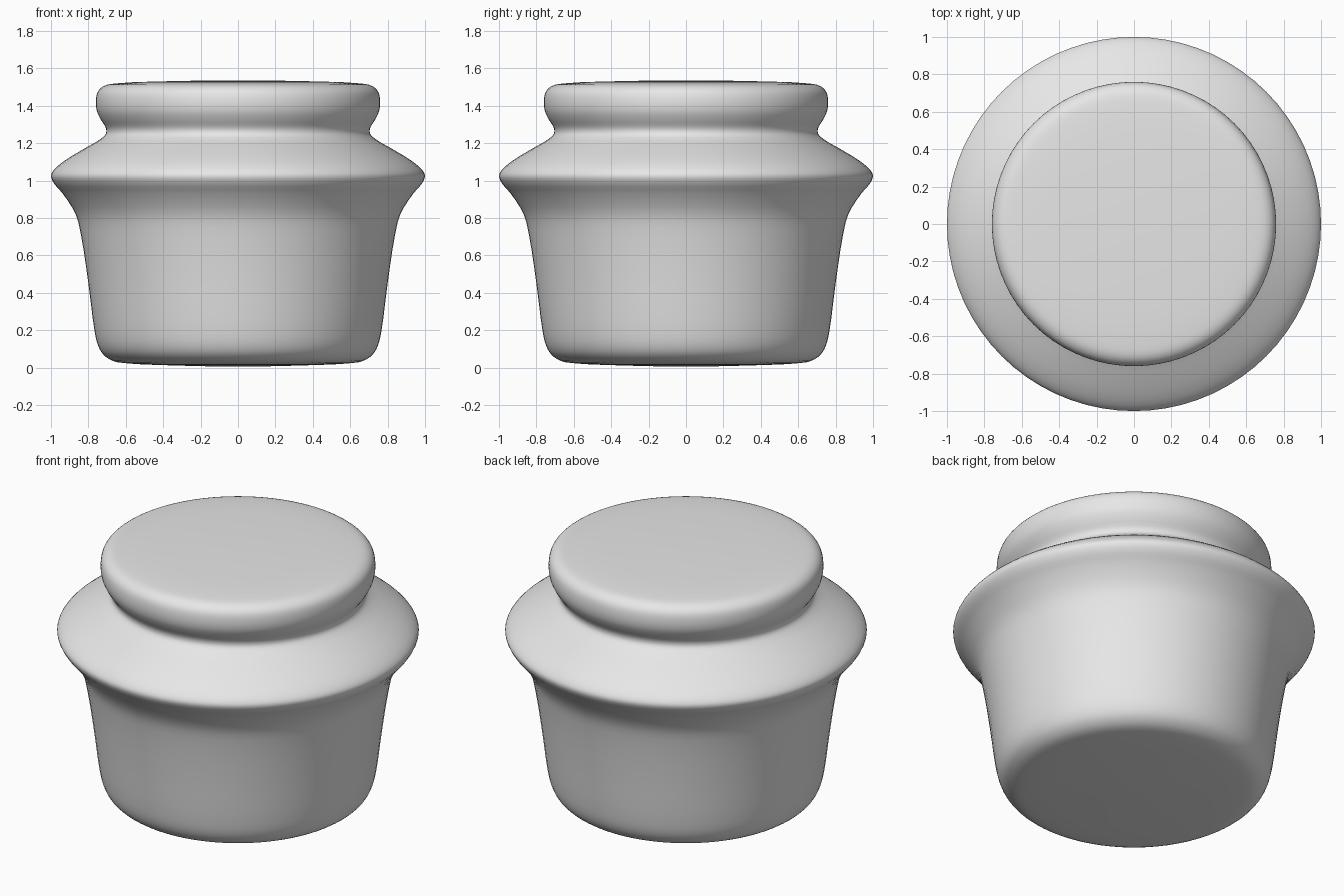
import bpy, bmesh, math
from mathutils import Vector

if "Cube" in bpy.data.objects:
    bpy.data.objects.remove(bpy.data.objects["Cube"])

# Profile of the pot with its lid knob: (radius, height), bottom to top
profile = [(0, 0.005), (0.35, 0.012), (0.58, 0.022), (0.67, 0.036), (0.72, 0.07),
           (0.747, 0.115), (0.766, 0.19), (0.80, 0.45), (0.838, 0.70), (0.868, 0.82),
           (0.937, 0.93), (0.984, 0.985), (1.0, 1.025), (0.984, 1.058), (0.925, 1.108),
           (0.82, 1.172), (0.738, 1.22), (0.707, 1.25), (0.706, 1.28), (0.733, 1.325),
           (0.754, 1.37), (0.76, 1.425), (0.749, 1.477), (0.715, 1.507), (0.65, 1.52),
           (0.35, 1.532), (0, 1.536)]
SEGMENTS = 72


def smooth_curve(pts, steps):
    """Centripetal-style spline through the points (tangents scaled by chord length)."""
    p = [Vector(q) for q in pts]
    t = [0.0]
    for a, b in zip(p, p[1:]):
        t.append(t[-1] + (b - a).length ** 0.5)
    last = len(p) - 1
    tan = []
    for i in range(last + 1):
        if i in (0, last):
            tan.append(Vector((1 if i == 0 else -1, 0)) * 0.5)
            continue
        d0, d1 = t[i] - t[i - 1], t[i + 1] - t[i]
        s0, s1 = (p[i] - p[i - 1]) / d0, (p[i + 1] - p[i]) / d1
        tan.append((s0 * d1 + s1 * d0) / (d0 + d1))
    out = []
    for i in range(last):
        h = t[i + 1] - t[i]
        for k in range(steps):
            u = k / steps
            out.append(p[i] * (2*u**3 - 3*u**2 + 1) + tan[i] * h * (u**3 - 2*u**2 + u)
                       + p[i + 1] * (3*u**2 - 2*u**3) + tan[i + 1] * h * (u**3 - u**2))
    return out + [p[-1]]


# Lathe the profile into one closed body
curve = smooth_curve(profile, 3)
bm = bmesh.new()
bottom = bm.verts.new((0, 0, max(curve[0].y, 0)))
top = bm.verts.new((0, 0, curve[-1].y))
rings = []
for q in curve[1:-1]:
    rings.append([bm.verts.new((q.x * math.cos(a), q.x * math.sin(a), max(q.y, 0)))
                  for a in (2 * math.pi * i / SEGMENTS for i in range(SEGMENTS))])
for i in range(SEGMENTS):
    j = (i + 1) % SEGMENTS
    bm.faces.new((bottom, rings[0][j], rings[0][i]))
    bm.faces.new((top, rings[-1][i], rings[-1][j]))
    for lo, hi in zip(rings, rings[1:]):
        bm.faces.new((lo[i], lo[j], hi[j], hi[i]))
bmesh.ops.recalc_face_normals(bm, faces=bm.faces)
for f in bm.faces:
    f.smooth = True
mesh = bpy.data.meshes.new("lidded_pot")
bm.to_mesh(mesh)
bm.free()

# Single plain grey
grey = bpy.data.materials.new("light grey")
grey.diffuse_color = (0.8, 0.8, 0.8, 1)
grey.use_nodes = True
grey.node_tree.nodes["Principled BSDF"].inputs["Base Color"].default_value = grey.diffuse_color
mesh.materials.append(grey)
pot = bpy.data.objects.new("lidded_pot", mesh)
bpy.context.collection.objects.link(pot)
